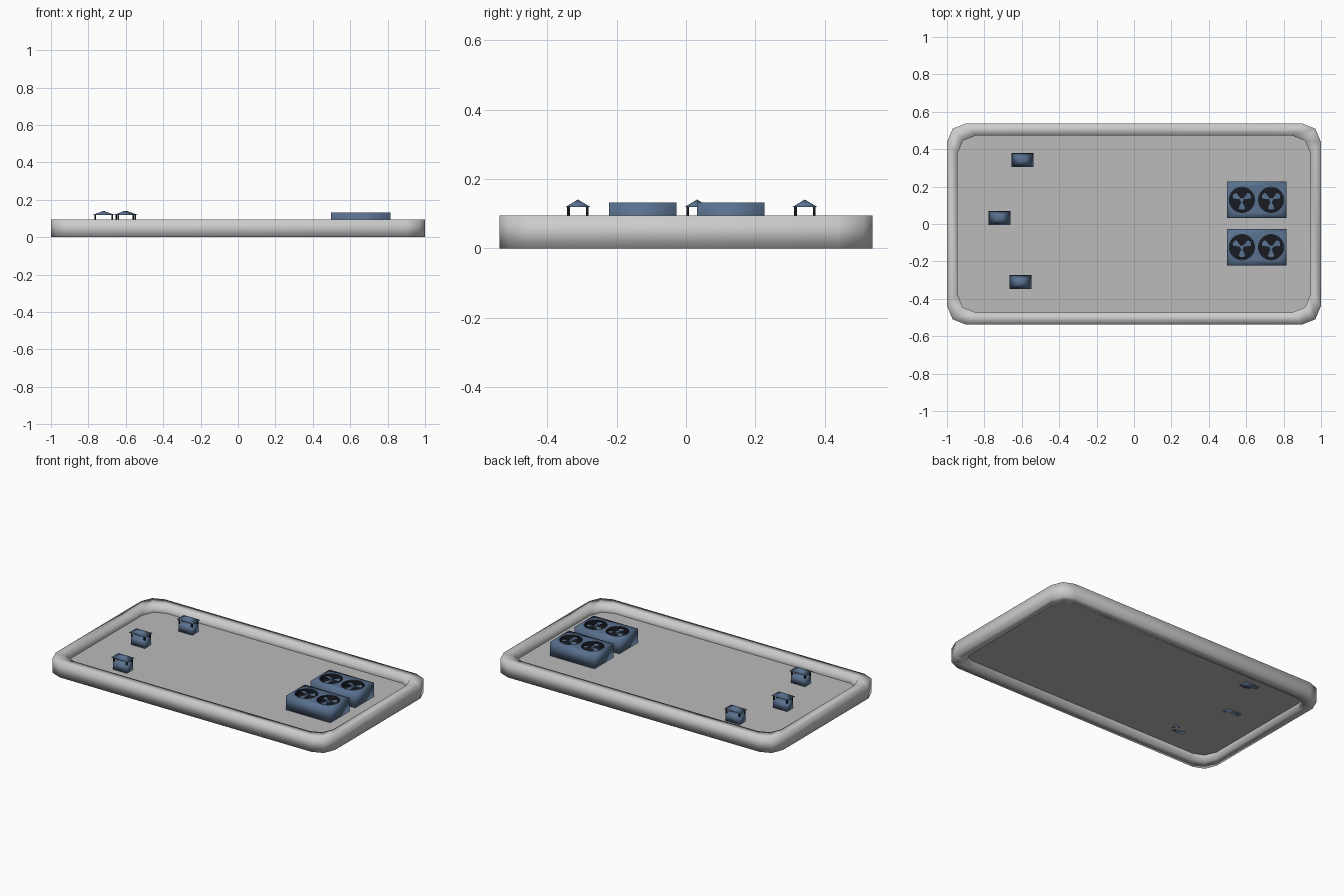
import bpy, bmesh
from math import pi, cos, sin
from mathutils import Matrix, Vector

if "Cube" in bpy.data.objects:
    bpy.data.objects.remove(bpy.data.objects["Cube"])


def material(name, color):
    m = bpy.data.materials.new(name)
    m.diffuse_color = (*color, 1)
    m.use_nodes = True
    m.node_tree.nodes["Principled BSDF"].inputs["Base Color"].default_value = m.diffuse_color
    return m


BLUE = material("blue_metal", (0.10, 0.165, 0.275))
DARK = material("dark_recess", (0.009, 0.011, 0.016))
RIM_GREY = material("rim_grey", (0.56, 0.56, 0.57))
DECK_GREY = material("deck_grey", (0.49, 0.495, 0.49))
FLOOR, RIM = 0.043, 0.095


def finish(bm, name, mat=None, smooth=False):
    bmesh.ops.recalc_face_normals(bm, faces=bm.faces)
    for f in bm.faces:
        f.smooth = smooth
    me = bpy.data.meshes.new(name)
    bm.to_mesh(me)
    bm.free()
    ob = bpy.data.objects.new(name, me)
    bpy.context.collection.objects.link(ob)
    if mat:
        me.materials.append(mat)
    return ob


def add_box(bm, lo, hi):
    lo, hi = Vector(lo), Vector(hi)
    m = Matrix.Translation((lo + hi) / 2) @ Matrix.Diagonal((*(hi - lo), 1))
    bmesh.ops.create_cube(bm, size=1, matrix=m)


def outline(hx, hy):
    # rectangle with two-segment clipped corners
    corner = [(hx, hy - 0.1), (hx - 0.03, hy - 0.028), (hx - 0.1, hy)]
    q2 = [(-x, y) for x, y in reversed(corner)]
    half = corner + q2
    return half + [(-x, -y) for x, y in half]


# roof rim: closed frame swept round the outline, softly shaded
outer, inner = outline(1.0, 0.537), outline(0.945, 0.473)
bm = bmesh.new()
rings = [[bm.verts.new((x, y, z)) for x, y in pts]
         for pts, z in ((outer, 0), (outer, RIM), (inner, RIM), (inner, 0))]
n = len(outer)
for r in range(4):
    a, b = rings[r], rings[(r + 1) % 4]
    for i in range(n):
        j = (i + 1) % n
        bm.faces.new((a[i], a[j], b[j], b[i]))
finish(bm, "roof_rim", RIM_GREY, True)

# recessed roof deck
bm = bmesh.new()
bm.faces.new([bm.verts.new((x, y, FLOOR)) for x, y in inner])
finish(bm, "roof_deck", DECK_GREY)


def disc(bm, x, y, z, r, depth, cap):
    bmesh.ops.create_cone(bm, cap_ends=cap, segments=24, radius1=r, radius2=r, depth=depth,
                          matrix=Matrix.Translation((x, y, z)))


# air conditioning units with two sunken fans each
FAN_R, TOP, DEPTH = 0.068, 0.133, 0.03
for k, cy in enumerate((-0.124, 0.129), 1):
    bm = bmesh.new()
    add_box(bm, (0.497, cy - 0.097, FLOOR + 0.001), (0.816, cy + 0.097, TOP))
    casing = finish(bm, f"cooling_unit_{k}", BLUE, True)

    fans = [(0.577, cy), (0.733, cy)]
    bm = bmesh.new()
    for x, y in fans:
        disc(bm, x, y, TOP, FAN_R, DEPTH * 2, True)
    cutter = finish(bm, f"fan_hole_cutter_{k}")
    cutter.hide_render = True
    mod = casing.modifiers.new("fan_holes", 'BOOLEAN')
    mod.operation, mod.object, mod.solver = 'DIFFERENCE', cutter, 'EXACT'
    bpy.context.view_layer.objects.active = casing
    bpy.ops.object.modifier_apply(modifier=mod.name)
    bpy.data.objects.remove(cutter)

    # dark lining of each fan well
    bm = bmesh.new()
    for x, y in fans:
        disc(bm, x, y, TOP - DEPTH / 2, FAN_R - 0.0005, DEPTH - 0.001, True)
    bm.normal_update()
    lids = [f for f in bm.faces if f.normal.z > 0.9]
    bmesh.ops.delete(bm, geom=lids, context='FACES_ONLY')
    lining = finish(bm, f"fan_well_{k}", DARK)
    lining.data.flip_normals()

    # three-bladed fans
    bm = bmesh.new()
    for x, y in fans:
        disc(bm, x, y, TOP - 0.009, 0.012, 0.014, True)
        for b in range(3):
            a0 = -pi / 2 + b * 2 * pi / 3
            pts = [(0.008, -0.5), (0.05, -0.42), (0.056, -0.14), (0.056, 0.14), (0.05, 0.42), (0.008, 0.5)]
            bm.faces.new([bm.verts.new((x + r * cos(a0 + a), y + r * sin(a0 + a),
                                        TOP - 0.006 + 0.08 * r * a)) for r, a in pts])
    finish(bm, f"fan_blades_{k}", BLUE)

# roof vents: duct, four posts and a hipped cap, softly shaded
for k, (cx, cy) in enumerate([(-0.595, 0.342), (-0.718, 0.032), (-0.606, -0.311)], 1):
    bx, by, t = 0.05, 0.031, 0.008
    bm = bmesh.new()
    add_box(bm, (cx - bx, cy - by, FLOOR), (cx + bx, cy + by, RIM))
    finish(bm, f"vent_duct_{k}", BLUE, True)

    bm = bmesh.new()
    for sx in (-1, 1):
        for sy in (-1, 1):
            px, py = cx + sx * (bx - t / 2), cy + sy * (by - t / 2)
            add_box(bm, (px - t / 2, py - t / 2, RIM), (px + t / 2, py + t / 2, 0.12))
    finish(bm, f"vent_posts_{k}", DARK, True)

    bm = bmesh.new()
    base = [bm.verts.new((cx + sx * 0.059, cy + sy * 0.037, 0.119))
            for sx, sy in ((-1, -1), (1, -1), (1, 1), (-1, 1))]
    apex = bm.verts.new((cx, cy, 0.141))
    bm.faces.new(base[::-1])
    for i in range(4):
        bm.faces.new((base[i], base[(i + 1) % 4], apex))
    finish(bm, f"vent_cap_{k}", BLUE, True)
